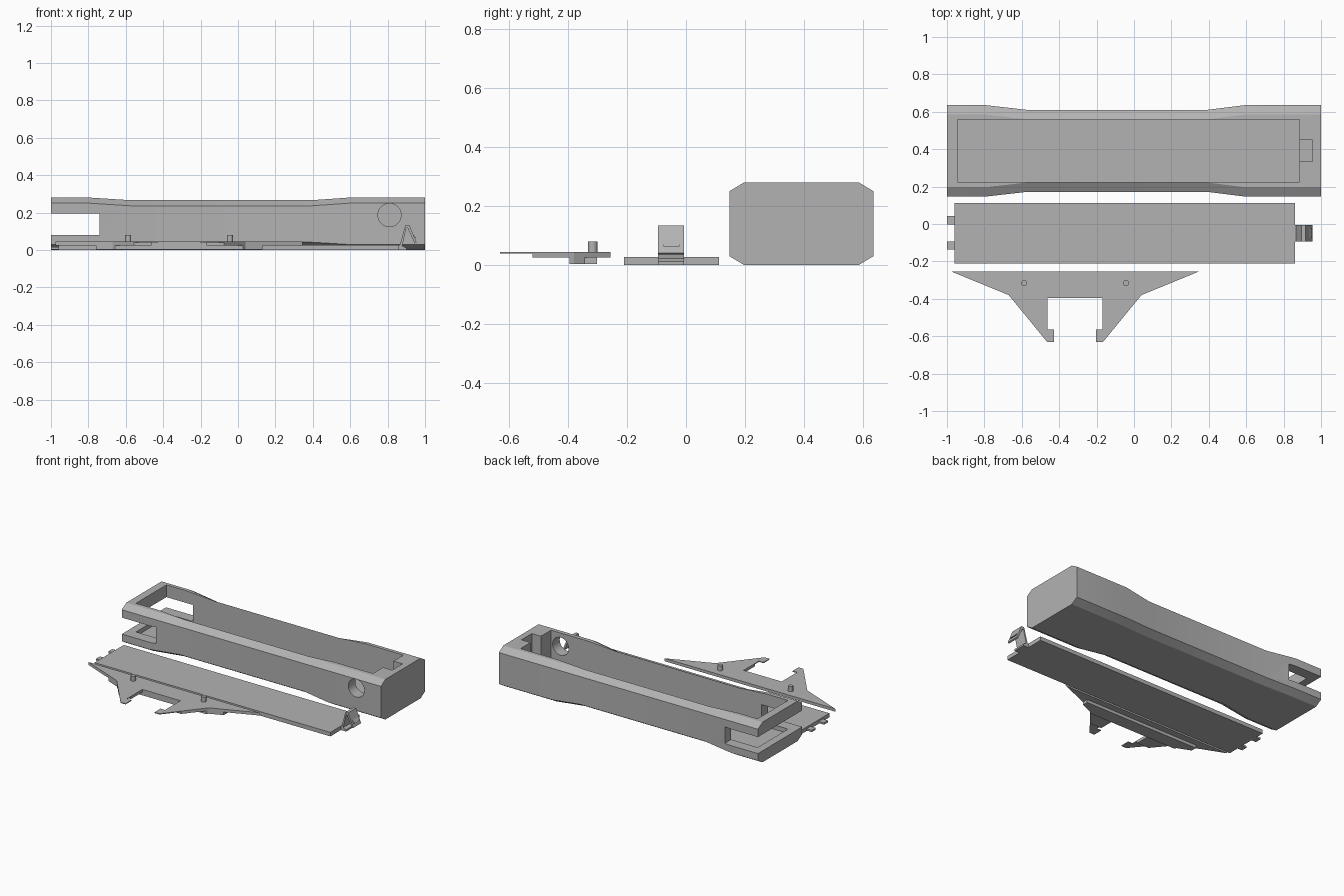
import bpy, bmesh
from math import pi, radians
from mathutils import Matrix

if "Cube" in bpy.data.objects:
    bpy.data.objects.remove(bpy.data.objects["Cube"], do_unlink=True)

grey = bpy.data.materials.new("plain grey")
grey.use_nodes = True
colour = (0.45, 0.45, 0.45, 1)
grey.diffuse_color = colour
grey.node_tree.nodes["Principled BSDF"].inputs["Base Color"].default_value = colour


def finish(name, bm):
    bmesh.ops.recalc_face_normals(bm, faces=bm.faces[:])
    mesh = bpy.data.meshes.new(name)
    bm.to_mesh(mesh)
    bm.free()
    mesh.materials.append(grey)
    obj = bpy.data.objects.new(name, mesh)
    bpy.context.collection.objects.link(obj)
    return obj


def loft(name, rings):
    """Skin a run of equal-length point rings and cap both ends."""
    bm = bmesh.new()
    loops = [[bm.verts.new(p) for p in ring] for ring in rings]
    for a, b in zip(loops, loops[1:]):
        for i in range(len(a)):
            j = (i + 1) % len(a)
            bm.faces.new((a[i], a[j], b[j], b[i]))
    bm.faces.new(loops[0])
    bm.faces.new(loops[-1])
    return finish(name, bm)


def slab(name, outline, z0, z1):
    return loft(name, [[(x, y, z) for x, y in outline] for z in (z0, z1)])


def side_profile(name, outline, y0, y1):
    return loft(name, [[(x, y, z) for x, z in outline] for y in (y0, y1)])


def box(name, x0, x1, y0, y1, z0, z1):
    return slab(name, [(x0, y0), (x1, y0), (x1, y1), (x0, y1)], z0, z1)


def cylinder(name, radius, depth, centre, sides=32, turn=0):
    bm = bmesh.new()
    bmesh.ops.create_cone(bm, cap_ends=True, segments=sides, radius1=radius,
                          radius2=radius, depth=depth,
                          matrix=Matrix.Translation(centre) @ Matrix.Rotation(turn, 4, "X"))
    return finish(name, bm)


def select_only(obj):
    bpy.ops.object.select_all(action="DESELECT")
    obj.select_set(True)
    bpy.context.view_layer.objects.active = obj


def cut(obj, cutter):
    select_only(obj)
    mod = obj.modifiers.new("cut", "BOOLEAN")
    mod.operation, mod.object, mod.solver = "DIFFERENCE", cutter, "EXACT"
    bpy.ops.object.modifier_apply(modifier=mod.name)
    bpy.data.objects.remove(cutter, do_unlink=True)


# Case: chamfered section that narrows towards its waist
def section(x, waist):
    half, low, high = 0.244 - 0.025 * waist, 0.012 * waist, 0.28 - 0.014 * waist
    pts = []
    for sy, flip in ((-1, False), (1, True)):
        side = [(half - 0.05, low), (half, low + 0.03), (half, high - 0.03), (half - 0.05, high)]
        pts += [(x, 0.391 + sy * y, z) for y, z in (reversed(side) if flip else side)]
    return pts


stations = [(-1, 0), (-0.79, 0), (-0.57, 1), (0.39, 1), (0.59, 0), (1, 0)]
case = loft("case_body", [section(x, w) for x, w in stations])

# Case openings: compartment, end slot, latch pocket and side hole
cut(case, box("compartment_cutter", -0.945, 0.885, 0.225, 0.56, 0.05, 0.4))
cut(case, box("slot_cutter", -1.1, -0.74, 0, 0.8, 0.08, 0.195))
cut(case, box("pocket_cutter", 0.87, 0.955, 0.335, 0.45, 0.13, 0.4))
cut(case, cylinder("hole_cutter", 0.062, 0.2, (0.81, 0.18, 0.187), turn=pi / 2))
select_only(case)
bpy.ops.object.shade_smooth_by_angle(angle=radians(20))

# Lid with two end tabs
box("lid_panel", -0.96, 0.86, -0.21, 0.112, 0, 0.028)
for y in (-0.115, 0.02):
    box("lid_tab", -1, -0.955, y - 0.022, y + 0.022, 0.003, 0.016)

# Spring latch: folded strip with a catch on its outer leg
strip = [(0.855, 0), (0.9, 0), (0.9, 0.012), (0.878, 0.022), (0.9, 0.118), (0.907, 0.118),
         (0.945, 0.035), (0.955, 0.04), (0.916, 0.134), (0.895, 0.134), (0.866, 0.028), (0.855, 0.028)]
side_profile("latch_spring", strip, -0.094, -0.006)
side_profile("latch_catch", [(0.918, 0.108), (0.935, 0.063), (0.953, 0.063)], -0.076, -0.022)

# Bracket outlines are given as one half, then mirrored about the middle
MID = -0.315


def mirrored(half):
    return [(MID + x, y) for x, y in half] + [(MID - x, y) for x, y in reversed(half)]


slab("bracket_plate", mirrored([(0.147, -0.395), (0.147, -0.52), (0.24, -0.52),
                                (0.355, -0.38), (0.66, -0.255)]), 0.025, 0.045)
slab("bracket_rib", mirrored([(0.147, -0.395), (0.343, -0.395), (0.355, -0.38),
                              (0.445, -0.343), (0.445, -0.302)]), 0.004, 0.025)
for side, label in ((-1, "right"), (1, "left")):
    hook = [(0.147, -0.52), (0.24, -0.52), (0.15, -0.63), (0.112, -0.63),
            (0.112, -0.565), (0.147, -0.565)]
    slab(label + "_hook", [(MID + side * x, y) for x, y in hook], 0.039, 0.045)
    peg = cylinder(label + "_peg", 0.016, 0.04, (MID + side * 0.272, -0.316, 0.06), 20)
    select_only(peg)
    bpy.ops.object.shade_smooth_by_angle(angle=radians(30))
